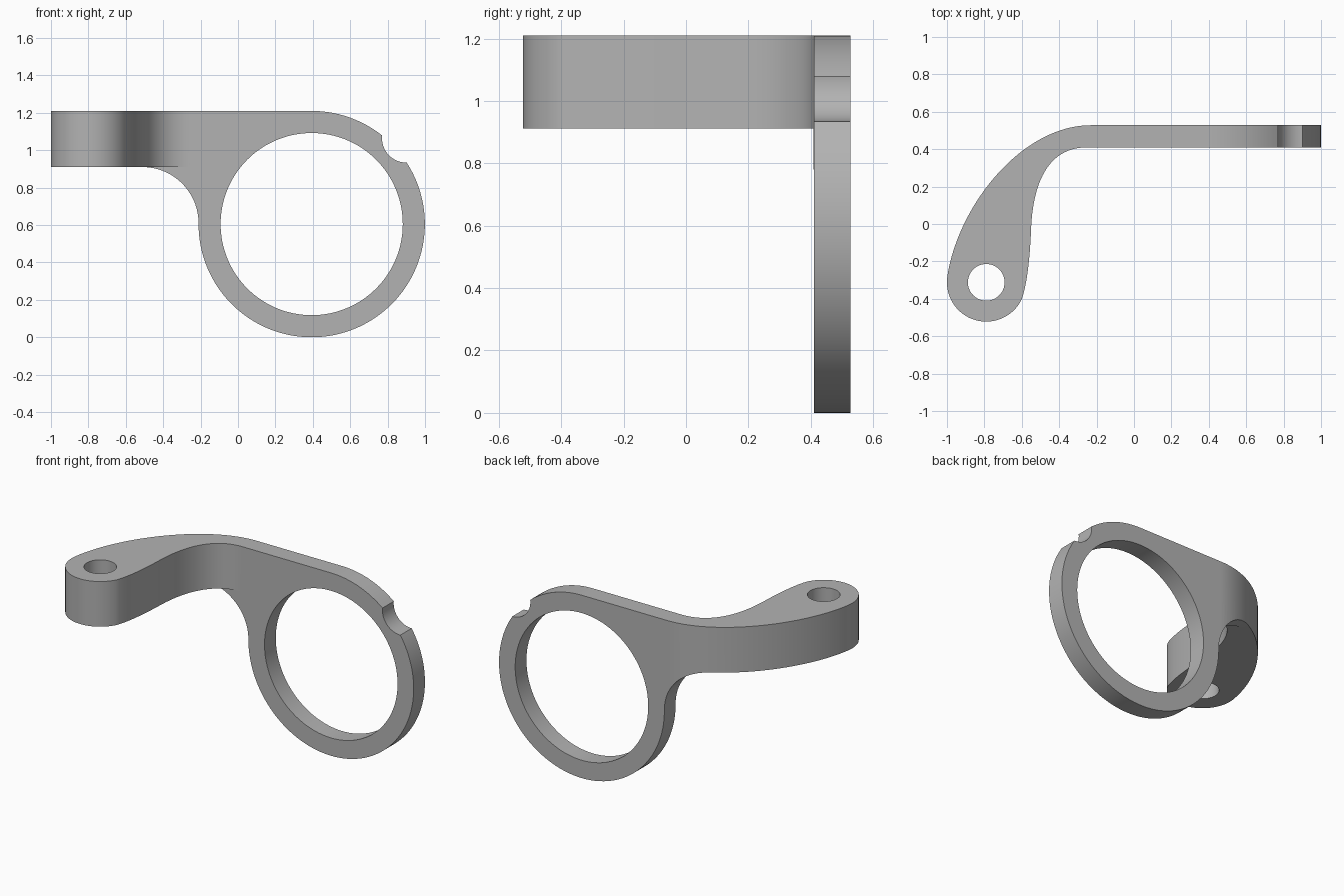
import bpy, bmesh
from math import cos, sin, radians
from mathutils import Vector

cube = bpy.data.objects.get("Cube")
if cube:
    bpy.data.objects.remove(cube, do_unlink=True)

grey = bpy.data.materials.new("plain_grey")
grey.use_nodes = True
COLOUR = (0.45, 0.45, 0.45, 1)
grey.diffuse_color = COLOUR
grey.node_tree.nodes["Principled BSDF"].inputs["Base Color"].default_value = COLOUR


def arc(cx, cy, r, start, end, n=32):
    """Points along a circular arc, angles in degrees."""
    angles = [radians(start + (end - start) * i / n) for i in range(n + 1)]
    return [(cx + r * cos(a), cy + r * sin(a)) for a in angles]


def circle(cx, cy, r, n=96):
    return arc(cx, cy, r, 0, 360, n)[:-1]


def bezier(a, b, c, d, n=28):
    a, b, c, d = map(Vector, (a, b, c, d))
    ts = [i / n for i in range(n + 1)]
    return [tuple(a * (1 - t)**3 + b * 3 * t * (1 - t)**2
                  + c * 3 * t * t * (1 - t) + d * t**3) for t in ts]


def prism(name, outline, axis, low, high):
    """Extrude an outline along y (outline in xz) or z (outline in xy)."""
    clean = [p for i, p in enumerate(outline)
             if (Vector(p) - Vector(outline[i - 1])).length > 0.001]
    bm = bmesh.new()
    place = (lambda p: (p[0], low, p[1])) if axis == "y" else (lambda p: (p[0], p[1], low))
    face = bm.faces.new([bm.verts.new(place(p)) for p in clean])
    new = bmesh.ops.extrude_face_region(bm, geom=[face])["geom"]
    shift = Vector((0, high - low, 0) if axis == "y" else (0, 0, high - low))
    bmesh.ops.translate(bm, vec=shift, verts=[v for v in new if isinstance(v, bmesh.types.BMVert)])
    bmesh.ops.recalc_face_normals(bm, faces=bm.faces)
    mesh = bpy.data.meshes.new(name)
    bm.to_mesh(mesh)
    bm.free()
    mesh.materials.append(grey)
    obj = bpy.data.objects.new(name, mesh)
    bpy.context.collection.objects.link(obj)
    return obj


def combine(target, tool, operation):
    mod = target.modifiers.new(operation, "BOOLEAN")
    mod.operation = operation
    mod.solver = "EXACT"
    mod.object = tool
    bpy.context.view_layer.objects.active = target
    bpy.ops.object.modifier_apply(modifier=mod.name)
    bpy.data.objects.remove(tool, do_unlink=True)


# Front silhouette: ring, top bar and the fillet under the arm
RING = (0.394, 0.605)
front = ([(-1.1, 1.21), (-1.1, 0.91)]
         + arc(-0.511, 0.61, 0.30, 90, 0)
         + arc(*RING, 0.605, 180, 450, 120))
bracket = prism("ring_bracket", front, "y", -0.7, 0.7)

# Top silhouette: thin plate sweeping forward into a rounded boss
BOSS = (-0.79, -0.312)
top = ([(1.1, 0.41), (1.1, 0.528)]
       + bezier((-0.23, 0.528), (-0.6, 0.528), (-0.94, 0.1), (-0.998, -0.28), 48)
       + arc(*BOSS, 0.21, 175, 335, 48)
       + bezier((-0.6, -0.4), (-0.57, -0.32), (-0.555, -0.16), (-0.55, -0.02))
       + bezier((-0.55, -0.02), (-0.54, 0.2), (-0.47, 0.41), (-0.25, 0.41)))
combine(bracket, prism("plan_shape", top, "z", -0.1, 1.3), "INTERSECT")

# Clear the space under the arm, in front of the plate
under = [(-1.3, -0.8), (1.3, -0.8), (1.3, 0.4095), (-1.3, 0.4095)]
combine(bracket, prism("under_arm", under, "z", -0.2, 0.911), "DIFFERENCE")

# Ring opening, rim notch and boss hole
combine(bracket, prism("ring_opening", circle(*RING, 0.487, 128), "y", -0.9, 0.9), "DIFFERENCE")
combine(bracket, prism("rim_notch", circle(0.9, 1.064, 0.13), "y", -0.9, 0.9), "DIFFERENCE")
combine(bracket, prism("boss_hole", circle(*BOSS, 0.098, 64), "z", 0.5, 1.5), "DIFFERENCE")

# Smooth curves with crisp edges
for obj in bpy.context.selected_objects:
    obj.select_set(False)
bracket.select_set(True)
bpy.context.view_layer.objects.active = bracket
bpy.ops.object.shade_smooth_by_angle(angle=radians(30))
weighted = bracket.modifiers.new("flat_faces", "WEIGHTED_NORMAL")
weighted.keep_sharp = True
